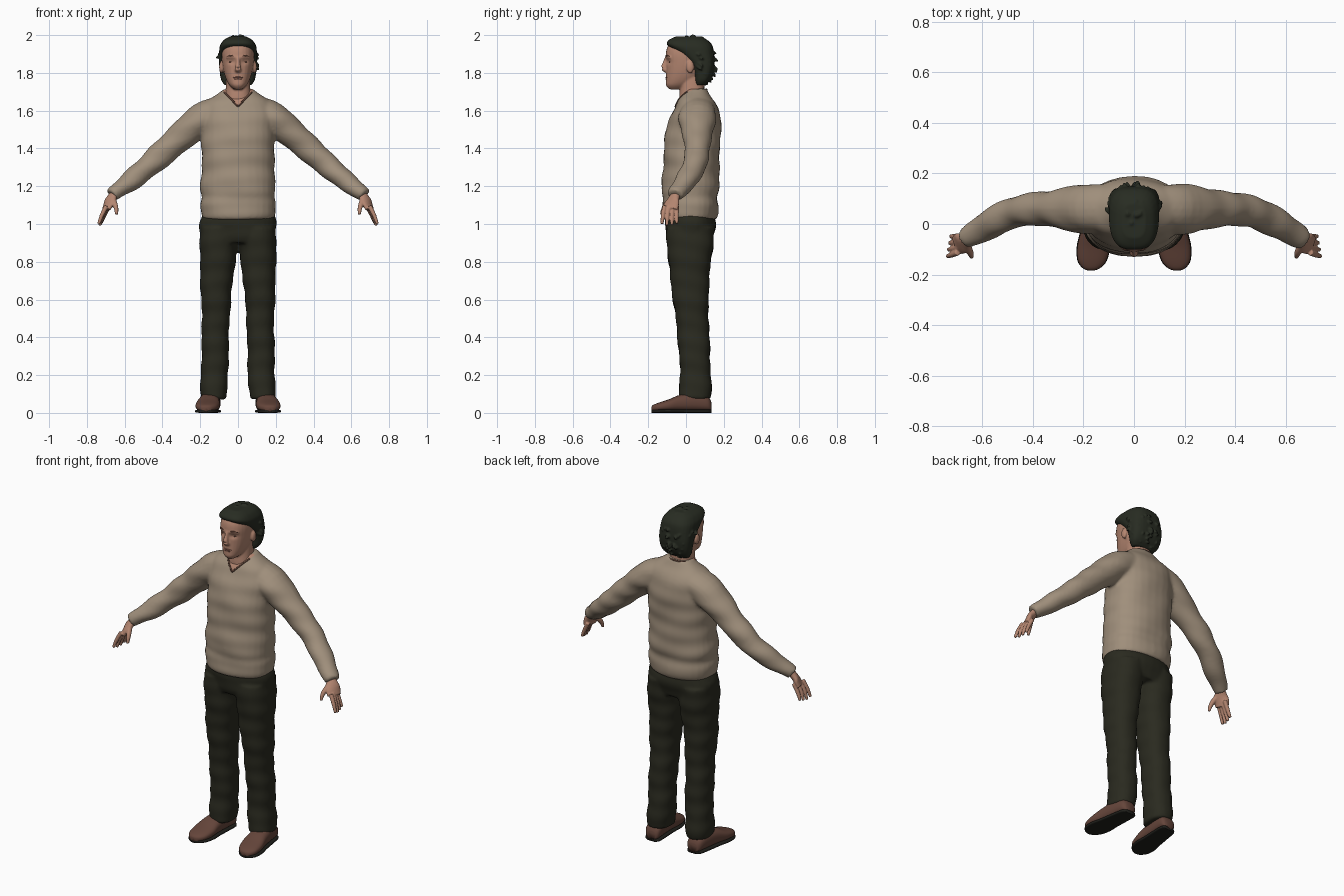
import bpy
import bmesh
import math
import random
from mathutils import Vector, Matrix
from mathutils.bvhtree import BVHTree

default = bpy.data.objects.get("Cube")
if default:
    bpy.data.objects.remove(default, do_unlink=True)
random.seed(4)
SIDES = (1, -1)


def material(name, red, green, blue):
    mat = bpy.data.materials.new(name)
    mat.use_nodes = True
    colour = (red, green, blue, 1)
    mat.diffuse_color = colour
    shader = next(n for n in mat.node_tree.nodes if n.type == 'BSDF_PRINCIPLED')
    shader.inputs["Base Color"].default_value = colour
    shader.inputs["Roughness"].default_value = 0.8
    return mat


wool = material("beige wool", 0.35, 0.275, 0.2)
collar_brown = material("collar brown", 0.09, 0.045, 0.03)
cloth = material("dark trouser cloth", 0.023, 0.023, 0.014)
skin = material("skin", 0.46, 0.24, 0.165)
lip = material("lip", 0.3, 0.13, 0.095)
eye_brown = material("eye brown", 0.16, 0.075, 0.05)
hair_dark = material("dark hair", 0.021, 0.025, 0.016)
leather = material("brown leather", 0.13, 0.06, 0.043)
rubber = material("dark sole", 0.014, 0.014, 0.011)


def spline(rows, steps=4):
    """Smoothly interpolate rows of numbers."""
    rows = [Vector(r) for r in rows]
    ends = [rows[0]] + rows + [rows[-1]]
    out = []
    for a, b, c, d in zip(ends, ends[1:], ends[2:], ends[3:]):
        for i in range(steps):
            t = i / steps
            out.append(b + (c - a) * (t / 2) + (a * 2 - b * 5 + c * 4 - d) * (t * t / 2)
                       + (b * 3 - a - c * 3 + d) * (t ** 3 / 2))
    return out + [rows[-1]]


def loft(bm, stations, power=2, count=28):
    """Skin rounded sections given as centre and two half axes."""
    def bend(value):
        return math.copysign(abs(value) ** (2 / power), value)
    rings = []
    for centre, u, v in stations:
        angles = [math.tau * i / count for i in range(count)]
        rings.append([bm.verts.new(centre + u * bend(math.cos(a)) + v * bend(math.sin(a)))
                      for a in angles])
    for low, high in zip(rings, rings[1:]):
        for i in range(count):
            j = (i + 1) % count
            bm.faces.new((low[i], low[j], high[j], high[i]))
    bm.faces.new(rings[0][::-1])
    bm.faces.new(rings[-1])


def stack(bm, rows, side=0, power=2.3):
    """Level sections: height, front, back, half width, centre offset."""
    loft(bm, [(Vector((side * r[4] if side else 0, (r[1] + r[2]) / 2, r[0])),
               Vector((r[3], 0, 0)), Vector((0, (r[2] - r[1]) / 2, 0)))
              for r in spline(rows)], power)


def limb(bm, rows, side=1, count=20):
    """Tube along a path: x, y, z, level radius, upright radius."""
    rows = spline(rows)
    path = [Vector((r[0] * side, r[1], r[2])) for r in rows]
    stations = []
    for i, r in enumerate(rows):
        along = path[min(i + 1, len(path) - 1)] - path[max(i - 1, 0)]
        u = along.cross(Vector((0, 0, 1))).normalized()
        v = u.cross(along).normalized()
        stations.append((path[i], u * r[3], v * r[4]))
    loft(bm, stations, count=count)


def ball(bm, centre, size):
    place = Matrix.Translation(centre) @ Matrix.Diagonal((*size, 1))
    bmesh.ops.create_uvsphere(bm, u_segments=20, v_segments=12, radius=1, matrix=place)


def finish(name, bm, *mats, voxel=0, smooth=3):
    """Make the object, blending overlapping parts when a voxel size is given."""
    bmesh.ops.recalc_face_normals(bm, faces=bm.faces)
    mesh = bpy.data.meshes.new(name)
    bm.to_mesh(mesh)
    bm.free()
    obj = bpy.data.objects.new(name, mesh)
    bpy.context.collection.objects.link(obj)
    if voxel:
        blend = obj.modifiers.new("blend", 'REMESH')
        blend.mode = 'VOXEL'
        blend.voxel_size = voxel
        relax = obj.modifiers.new("relax", 'SMOOTH')
        relax.factor, relax.iterations = 0.5, smooth
        bpy.context.view_layer.update()
        graph = bpy.context.evaluated_depsgraph_get()
        mesh = bpy.data.meshes.new_from_object(obj.evaluated_get(graph))
        obj.modifiers.clear()
        obj.data = mesh
    mesh.materials.clear()
    for mat in mats:
        mesh.materials.append(mat)
    for face in mesh.polygons:
        face.use_smooth = True
        face.material_index = 0
    return obj


def wrinkle(obj, depth):
    for v in obj.data.vertices:
        x, y, z = v.co
        fold = math.sin(42 * z + 9 * x + 4 * y) * math.sin(17 * z - 13 * x + 7 * y)
        v.co = v.co + v.normal * depth * fold


# Sweater: torso and sleeves
bm = bmesh.new()
stack(bm, [(1.025, -.118, .16, .188), (1.05, -.127, .17, .197), (1.1, -.128, .17, .199),
           (1.14, -.122, .168, .192), (1.19, -.13, .176, .2), (1.3, -.12, .176, .193),
           (1.4, -.118, .18, .192), (1.5, -.105, .186, .195), (1.58, -.078, .18, .196),
           (1.64, -.05, .158, .172), (1.68, -.022, .132, .125), (1.715, 0, .11, .078)])
for s in SIDES:
    limb(bm, [(.08, .065, 1.595, .09, .085), (.19, .06, 1.555, .1, .087),
              (.27, .06, 1.49, .083, .078), (.36, .06, 1.41, .068, .072),
              (.46, .05, 1.32, .062, .064), (.56, .005, 1.235, .059, .054),
              (.62, -.03, 1.19, .05, .046), (.652, -.05, 1.165, .044, .041),
              (.668, -.058, 1.152, .04, .037)], s)
sweater = finish("sweater", bm, wool, skin, voxel=.01)
wrinkle(sweater, .004)

# Neck opening, cut as a V into the front of the sweater
V_LOW, V_SLOPE = 1.622, 1.05
bm = bmesh.new()
bm.from_mesh(sweater.data)
for normal in ((V_SLOPE, 0, -1), (-V_SLOPE, 0, -1), (0, 1, 0)):
    point = (0, .04, V_LOW)
    bmesh.ops.bisect_plane(bm, geom=bm.verts[:] + bm.edges[:] + bm.faces[:],
                           plane_co=point, plane_no=normal)
for face in bm.faces:
    x, y, z = face.calc_center_median()
    face.material_index = int(y < .04 and z > V_LOW + V_SLOPE * abs(x))
tree = BVHTree.FromBMesh(bm)
bm.to_mesh(sweater.data)
bm.free()

# Collar rim following the neck opening
rim = []
for i in range(-8, 9):
    x = i * .0088
    hit = tree.ray_cast(Vector((x, -1, V_LOW + V_SLOPE * abs(x))), Vector((0, 1, 0)))[0]
    if hit:
        rim.append(hit)
for i in range(1, 12):
    a = math.pi * i / 12
    rim.append(Vector((.08 * math.cos(a), .04 + .068 * math.sin(a), 1.7 + .012 * math.sin(a))))
curve = bpy.data.curves.new("collar", 'CURVE')
curve.dimensions = '3D'
curve.bevel_depth = .005
line = curve.splines.new('POLY')
line.points.add(len(rim) - 1)
for p, co in zip(line.points, rim):
    p.co = (*co, 1)
line.use_cyclic_u = True
curve.materials.append(collar_brown)
bpy.context.collection.objects.link(bpy.data.objects.new("collar", curve))

# Trousers
bm = bmesh.new()
stack(bm, [(.9, -.09, .135, .185), (.94, -.103, .148, .2), (1, -.11, .157, .205),
           (1.05, -.105, .15, .192)])
for s in SIDES:
    stack(bm, [(.98, -.105, .15, .1, .1), (.88, -.1, .143, .1, .103),
               (.78, -.09, .13, .092, .109), (.65, -.076, .12, .083, .115),
               (.5, -.055, .12, .074, .118), (.35, -.04, .126, .072, .121),
               (.2, -.032, .132, .072, .124), (.11, -.037, .134, .071, .129),
               (.072, -.034, .13, .067, .13)], s)
wrinkle(finish("trousers", bm, cloth, voxel=.01), .004)

# Shoes: length position, half width, height
SHOE = [(.134, .03, .05), (.115, .046, .08), (.05, .052, .1), (-.03, .057, .088),
        (-.09, .064, .064), (-.145, .056, .046), (-.174, .034, .034), (-.183, .015, .024)]
for s, label in zip(SIDES, ("left", "right")):
    upper, sole = bmesh.new(), bmesh.new()
    for bm, grow, flat in ((upper, 1, 0), (sole, 1.04, .018)):
        stations = []
        for y, w, h in spline(SHOE):
            tall = flat or h
            lift = 0 if flat else .008
            stations.append((Vector((s * (.151 - .1 * y), y, lift + tall / 2)),
                             Vector((w * grow, 0, 0)), Vector((0, 0, tall / 2))))
        loft(bm, stations, power=4 if flat else 2.5)
    finish(label + "_shoe", upper, leather)
    finish(label + "_sole", sole, rubber)

# Hands: palm, thumb and four fingers
for s, label in zip(SIDES, ("left", "right")):
    bm = bmesh.new()
    limb(bm, [(.64, -.04, 1.178, .026, .022), (.663, -.058, 1.148, .029, .021),
              (.68, -.073, 1.115, .043, .02), (.697, -.082, 1.078, .041, .016)], s)
    limb(bm, [(.665, -.075, 1.135, .016, .016), (.65, -.107, 1.1, .014, .014),
              (.644, -.122, 1.075, .011, .011), (.643, -.13, 1.05, .008, .008)], s)
    for i in range(4):
        o = (i - 1.5) * .022
        drop = .008 * abs(i - 1.3)
        limb(bm, [(.69 - o * .2, -.08 + o, 1.095, .012, .012),
                  (.715 - o * .2, -.086 + o * 1.1, 1.045, .011, .011),
                  (.731 - o * .2, -.088 + o * 1.2, .99 + drop, .008, .008)], s, 12)
    finish(label + "_hand", bm, skin, voxel=.004, smooth=2)

# Head: neck, skull, nose, brow ridges and ears
bm = bmesh.new()
stack(bm, [(1.6, -.03, .095, .075), (1.66, -.036, .1, .07), (1.72, -.032, .097, .065),
           (1.79, -.03, .1, .062)])
stack(bm, [(1.713, -.088, -.01, .022), (1.733, -.105, .03, .044), (1.76, -.106, .07, .06),
           (1.8, -.105, .11, .074), (1.85, -.105, .13, .083), (1.9, -.107, .135, .086),
           (1.94, -.097, .13, .08), (1.968, -.07, .11, .063), (1.985, -.03, .07, .03)])
limb(bm, [(0, -.1, 1.885, .01, .01), (0, -.113, 1.85, .011, .012),
          (0, -.119, 1.824, .017, .013), (0, -.1, 1.808, .016, .01)])
for s in SIDES:
    limb(bm, [(.01, -.101, 1.882, .009, .008), (.035, -.096, 1.887, .008, .008),
              (.06, -.079, 1.881, .007, .007)], s)
    ball(bm, (s * .088, .022, 1.83), (.012, .02, .032))
head = finish("head", bm, skin, voxel=.005, smooth=3)
for v in head.data.vertices:
    if v.co.y < -.03:
        reach = ((abs(v.co.x) - .035) / .02) ** 2 + ((v.co.z - 1.859) / .013) ** 2
        v.co.y += .008 * math.exp(-reach)

# Eyes, eyebrows and lips
bm = bmesh.new()
for s in SIDES:
    ball(bm, (s * .035, -.084, 1.858), (.014, .006, .004))
    limb(bm, [(.017, -.105, 1.886, .002, .003), (.038, -.101, 1.891, .003, .004),
              (.06, -.084, 1.885, .002, .002)], s, 10)
finish("eyes_and_brows", bm, eye_brown)
bm = bmesh.new()
for z, wide in ((1.776, .026), (1.768, .022)):
    ball(bm, (0, -.1, z), (wide, .008, .005))
finish("lips", bm, lip)

# Hair: swept back cap with tufts
bm = bmesh.new()
stack(bm, [(1.735, .05, .1, .07), (1.76, .045, .125, .088), (1.8, .04, .143, .096),
           (1.85, .02, .15, .1), (1.9, -.035, .148, .1), (1.935, -.085, .143, .098),
           (1.955, -.102, .133, .09), (1.975, -.09, .112, .074), (1.992, -.055, .08, .045)],
      power=2.9)
for i in range(150):
    d = Vector([random.gauss(0, 1) for axis in range(3)]).normalized()
    if d.z < -.85 or (d.z < .72 and d.y < .15) or (d.z < 0 and d.y < .3):
        continue
    root = Vector((d.x * .088, .025 + d.y * .108, 1.865 + d.z * .115))
    tip = root + d * .021 + Vector((d.x * .01, .018, -.022 * (1 - max(d.z, 0))))
    tip.z = min(tip.z, 2)
    mid = (root + tip) / 2 + d * .006
    limb(bm, [(*root, .014, .012), (*mid, .011, .009), (*tip, .003, .003)], count=8)
finish("hair", bm, hair_dark, voxel=.005, smooth=1)
